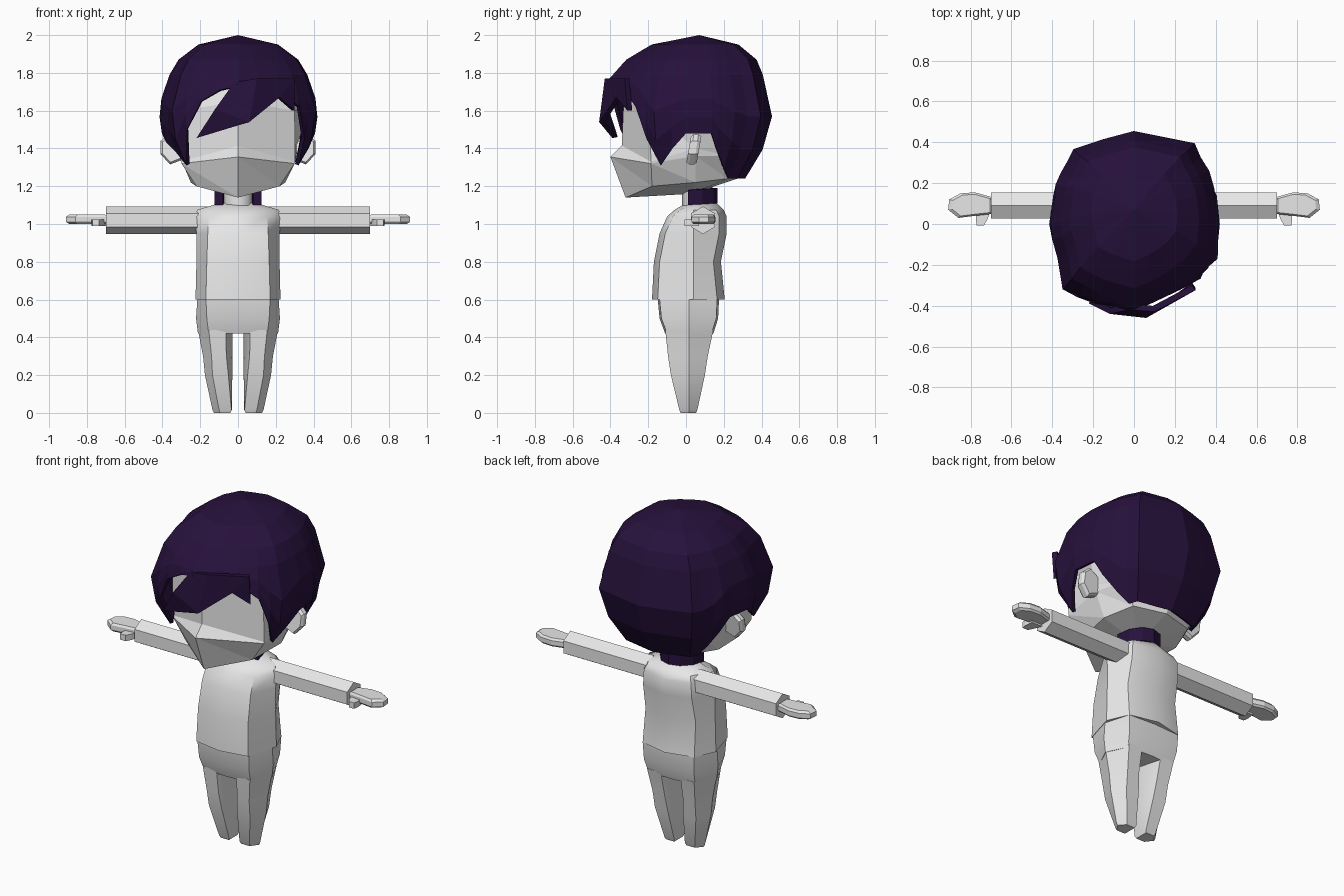
import bpy, bmesh, math

if "Cube" in bpy.data.objects:
    bpy.data.objects.remove(bpy.data.objects["Cube"])


def material(name, rgb):
    m = bpy.data.materials.new(name)
    m.diffuse_color = (*rgb, 1)
    m.use_nodes = True
    m.node_tree.nodes["Principled BSDF"].inputs["Base Color"].default_value = m.diffuse_color
    return m


GREY = material("light_grey", (0.8, 0.8, 0.8))
PURPLE = material("dark_purple", (0.02, 0.0055, 0.045))


def make(name, verts, faces, mat, smooth=None, thick=0.0):
    me = bpy.data.meshes.new(name)
    me.from_pydata(verts, [], faces)
    bm = bmesh.new()
    bm.from_mesh(me)
    bmesh.ops.recalc_face_normals(bm, faces=bm.faces)
    bm.to_mesh(me)
    bm.free()
    me.materials.append(mat)
    ob = bpy.data.objects.new(name, me)
    bpy.context.collection.objects.link(ob)
    if thick:
        mod = ob.modifiers.new("thickness", 'SOLIDIFY')
        mod.thickness, mod.offset = thick, -1
    if smooth:
        bpy.ops.object.select_all(action='DESELECT')
        ob.select_set(True)
        bpy.context.view_layer.objects.active = ob
        bpy.ops.object.shade_smooth_by_angle(angle=math.radians(smooth))
    return ob


def loft(name, rings, mat, smooth=None):
    n = len(rings[0])
    verts = [p for r in rings for p in r]
    faces = [(k * n + i, k * n + (i + 1) % n, (k + 1) * n + (i + 1) % n, (k + 1) * n + i)
             for k in range(len(rings) - 1) for i in range(n)]
    faces += [tuple(range(n)), tuple(range(len(verts) - n, len(verts)))]
    return make(name, verts, faces, mat, smooth)


def mirror_ring(half):
    """Half ring from front centre to back centre, completed across x = 0."""
    return half + [(-x, y, z) for x, y, z in half[-2:0:-1]]


def side(s, pts):
    return [(s * x, y, z) for x, y, z in pts]


# Head: angular face with a pointed nose ridge
rows = [
    [(0, -.32, 1.14), (.22, -.18, 1.20), (.25, .05, 1.22), (.19, .22, 1.24), (0, .27, 1.24)],
    [(0, -.40, 1.355), (.30, -.185, 1.32), (.31, .05, 1.36), (.26, .23, 1.36), (0, .34, 1.36)],
    [(0, -.34, 1.415), (.302, -.186, 1.33), (.315, .05, 1.40), (.27, .24, 1.40), (0, .36, 1.40)],
    [(0, -.33, 1.65), (.30, -.19, 1.60), (.36, .05, 1.60), (.28, .27, 1.60), (0, .40, 1.60)],
]
rows.append([(x * .6, y * .6 + .03, 1.84) for x, y, z in rows[3]])
rings = [mirror_ring(r) for r in rows]
verts = [p for r in rings for p in r] + [(0, .03, 1.16)]
faces = []
for k in range(4):
    for i in range(8):
        j = (i + 1) % 8
        a, b, c, d = k * 8 + i, k * 8 + j, (k + 1) * 8 + j, (k + 1) * 8 + i
        # split so that the creases meet at the cheeks
        faces += [(a, b, d), (b, c, d)] if 0 < i < 7 or k == 0 else [(a, b, c, d)]
faces += [(i, (i + 1) % 8, 40) for i in range(8)] + [tuple(range(32, 40))]
make("head", verts, faces, GREY)

# Hair cap: columns of (x, y at the widest level, height of lower edge)
columns = [
    (0, -.46, 1.73), (.12, -.41, 1.75), (.24, -.34, 1.70), (.33, -.27, 1.62), (.37, -.22, 1.45),
    (.41, -.17, 1.31), (.42, -.08, 1.40), (.425, 0, 1.48), (.41, .14, 1.48), (.40, .18, 1.40),
    (.37, .26, 1.30), (.33, .33, 1.24), (.30, .40, 1.24), (.15, .43, 1.24), (0, .46, 1.24),
    (-.15, .42, 1.24), (-.30, .37, 1.24), (-.33, .31, 1.24), (-.36, .25, 1.30), (-.39, .20, 1.40),
    (-.40, .14, 1.48), (-.42, 0, 1.48), (-.41, -.08, 1.43), (-.38, -.17, 1.38), (-.35, -.32, 1.31),
    (-.28, -.36, 1.50), (-.20, -.40, 1.65), (-.10, -.43, 1.71)]
profile = [(1.24, .68), (1.31, .78), (1.45, .95), (1.60, 1), (1.75, .92), (1.87, .75), (1.95, .5), (2, 0)]


def radius(z):
    for (z0, r0), (z1, r1) in zip(profile, profile[1:]):
        if z <= z1:
            return r0 + (r1 - r0) * (z - z0) / (z1 - z0)
    return 0


verts = [(0, .07, 2)]
for x, y, low in columns:
    top = 1.79
    for z in (1.95, 1.87, top, top + (low - top) * .4, top + (low - top) * .72, low):
        f = radius(z)
        verts.append((x * f, y * f + max(0, z - 1.75) * .24, z))
n, faces = len(columns), []
for i in range(n):
    a, b = 1 + i * 6, 1 + (i + 1) % n * 6
    faces.append((0, a, b))
    faces += [(a + k, a + k + 1, b + k + 1, b + k) for k in range(5)]
make("hair_cap", verts, faces, PURPLE, thick=.02)

# Swept fringe lying over the forehead
make("hair_fringe",
     [(-.02, -.42, 1.75), (.10, -.43, 1.77), (.30, -.325, 1.77), (-.12, -.44, 1.61),
      (.06, -.46, 1.54), (.22, -.37, 1.67), (-.22, -.39, 1.455), (.30, -.31, 1.60)],
     [(3, 4, 1, 0), (4, 5, 1), (1, 5, 2), (3, 6, 4), (5, 7, 2)], PURPLE, thick=.03)

# Neck and the open collar around its back
loft("neck", [[(.08 * math.cos(a * math.pi / 4), .06 + .08 * math.sin(a * math.pi / 4), z)
               for a in range(8)] for z in (1.06, 1.24)], GREY, 50)
verts, faces = [], []
for i in range(7):
    a = math.pi * i / 6
    for r, z in ((.125, 1.10), (.125, 1.18), (.08, 1.18), (.08, 1.10)):
        verts.append((r * math.cos(a), .01 + r * 1.25 * math.sin(a), z + .01 * math.sin(a)))
for i in range(6):
    faces += [(i * 4 + k, i * 4 + (k + 1) % 4, i * 4 + 4 + (k + 1) % 4, i * 4 + 4 + k) for k in range(4)]
make("collar", verts, faces + [(0, 1, 2, 3), (24, 25, 26, 27)], PURPLE)

# Torso: (z, front y, back y, corner x, side x)
loft("torso", [mirror_ring([(0, f, z), (c, f + .03, z), (s, .04, z), (c, b - .04, z), (0, b, z)])
               for z, f, b, c, s in (
                   (.60, -.18, .205, .17, .225), (.80, -.17, .185, .165, .22),
                   (.95, -.14, .215, .16, .22), (1.04, -.10, .215, .155, .228),
                   (1.075, -.06, .20, .14, .215), (1.11, 0, .165, .07, .10))], GREY, 40)

# Hips and legs share the outer outline: (z, front y, back y, front corner x, outer x, inner x)
hips = [(.605, -.15, .175, .17, .215), (.50, -.14, .17, .165, .222), (.42, -.11, .145, .155, .212)]
loft("hips", [mirror_ring([(0, f, z), (c, f + .01, z), (o, .015, z), (c, b - .01, z), (0, b, z)])
              for z, f, b, c, o in hips], GREY, 35)
legs = [(.44, -.11, .145, .155, .212, .03), (.30, -.095, .115, .14, .185, .03),
        (.20, -.08, .10, .135, .175, .03), (.015, -.035, .06, .10, .135, .033), (0, -.028, .053, .095, .128, .04)]
hand = [(.69, .05), (.78, .04), (.86, .03), (.91, .07), (.905, .12), (.85, .15), (.78, .155), (.69, .13)]
ear = [(.27, 1.35), (.36, 1.315), (.41, 1.37), (.41, 1.44), (.37, 1.475), (.29, 1.43)]

for s, label in ((1, "right"), (-1, "left")):
    loft(label + "_leg", [side(s, [(i, .015, z), (i + .035 * min(1, z * 3), f, z), (c, f, z), (o, .015, z),
                                   (c, b, z), (i + .035 * min(1, z * 3), b, z)])
                          for z, f, b, c, o, i in legs], GREY, 35)
    # Six-sided sleeve
    loft(label + "_arm", [side(s, [(x, .09 + .073 * math.sin(a * math.pi / 3), 1.02 + .073 * math.cos(a * math.pi / 3))
                                   for a in range(6)]) for x in (.15, .70)], GREY)
    # Flat mitten hand with softened rim, and thumb
    loft(label + "_hand", [side(s, [(.79 + (x - .79) * k, .092 + (y - .092) * k, z) for x, y in hand])
                           for z, k in ((1.0, .85), (1.01, 1), (1.038, 1), (1.05, .85))], GREY)
    loft(label + "_thumb", [side(s, [(x0, y, .99), (x1, y, .99), (x1, y, 1.025), (x0, y, 1.025)])
                            for y, x0, x1 in ((.07, .70, .77), (.02, .72, .775), (-.008, .735, .77))], GREY)
    # Ear plate
    loft(label + "_ear", [side(s, [(.35 + (x - .35) * k, y + (z - 1.4) * .15, 1.395 + (z - 1.395) * k) for x, z in ear])
                          for y, k in ((.015, .85), (.03, 1), (.055, 1), (.07, .85))], GREY)
